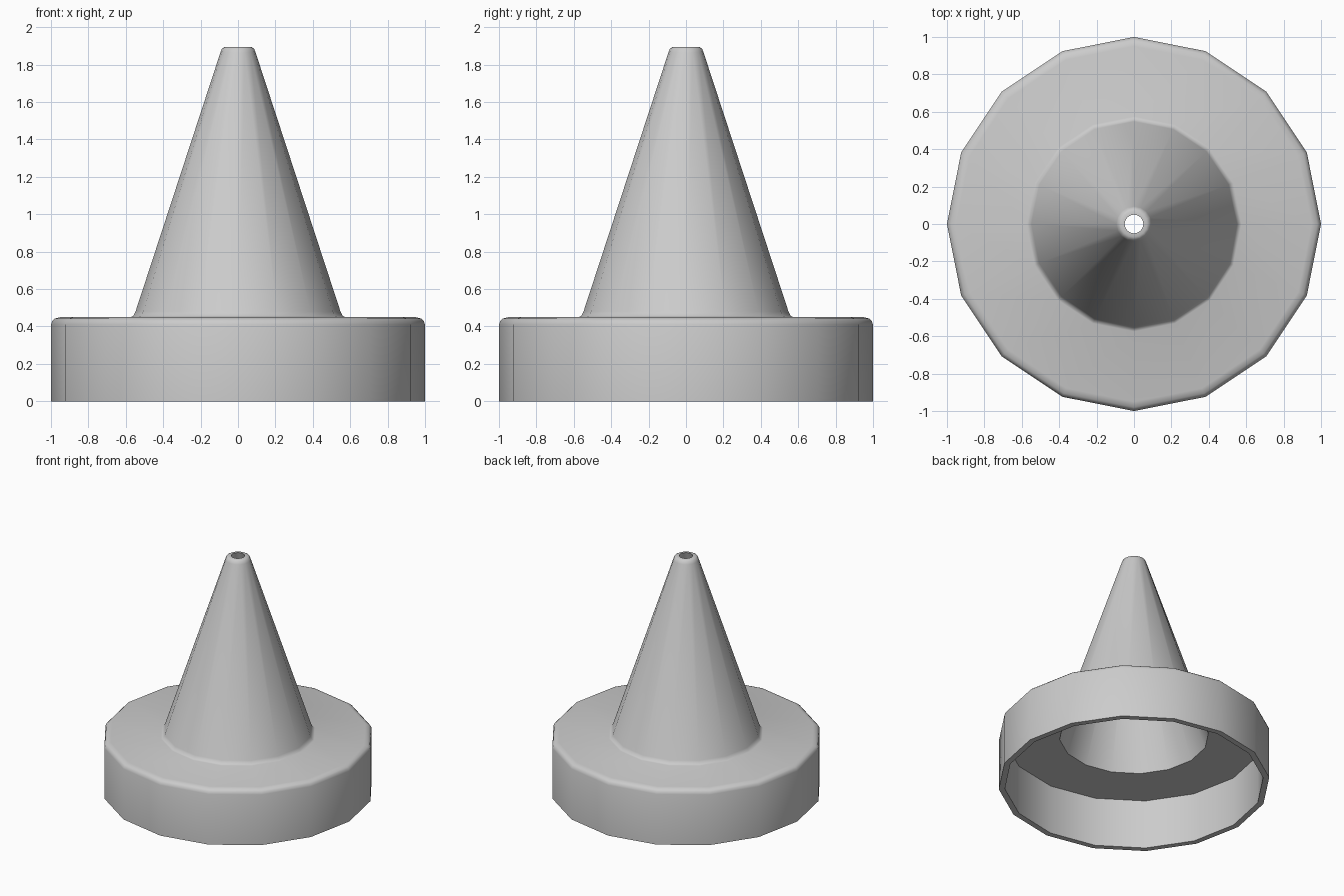
import bpy, bmesh, math

if "Cube" in bpy.data.objects:
    bpy.data.objects.remove(bpy.data.objects["Cube"])

SIDES = 16

# Closed wall section (radius, height): outside from foot to tip, then back down inside
PROFILE = [
    (1.0, 0.0), (1.0, 0.41), (0.993, 0.43), (0.98, 0.442), (0.95, 0.45),   # base ring, rounded rim
    (0.575, 0.45), (0.56, 0.457), (0.548, 0.48),                           # fillet into the cone
    (0.094, 1.865), (0.085, 1.887), (0.07, 1.895),                         # cone and rounded tip
    (0.05, 1.895), (0.55, 0.40),                                          # bore
    (0.955, 0.40), (0.955, 0.0),                                          # inside of the base
]


def lathe(name, profile, sides):
    bm = bmesh.new()
    rings = []
    for i in range(sides):
        a = 2 * math.pi * i / sides
        rings.append([bm.verts.new((r * math.cos(a), r * math.sin(a), z)) for r, z in profile])
    n = len(profile)
    for i in range(sides):
        cur, nxt = rings[i], rings[(i + 1) % sides]
        for j in range(n):
            k = (j + 1) % n
            bm.faces.new((cur[j], nxt[j], nxt[k], cur[k]))
    bmesh.ops.recalc_face_normals(bm, faces=bm.faces)
    mesh = bpy.data.meshes.new(name)
    bm.to_mesh(mesh)
    bm.free()
    obj = bpy.data.objects.new(name, mesh)
    bpy.context.collection.objects.link(obj)
    return obj


# Hollow nozzle cap
cap = lathe("nozzle_cap", PROFILE, SIDES)
bpy.context.view_layer.objects.active = cap
cap.select_set(True)
bpy.ops.object.shade_smooth_by_angle(angle=math.radians(40))
